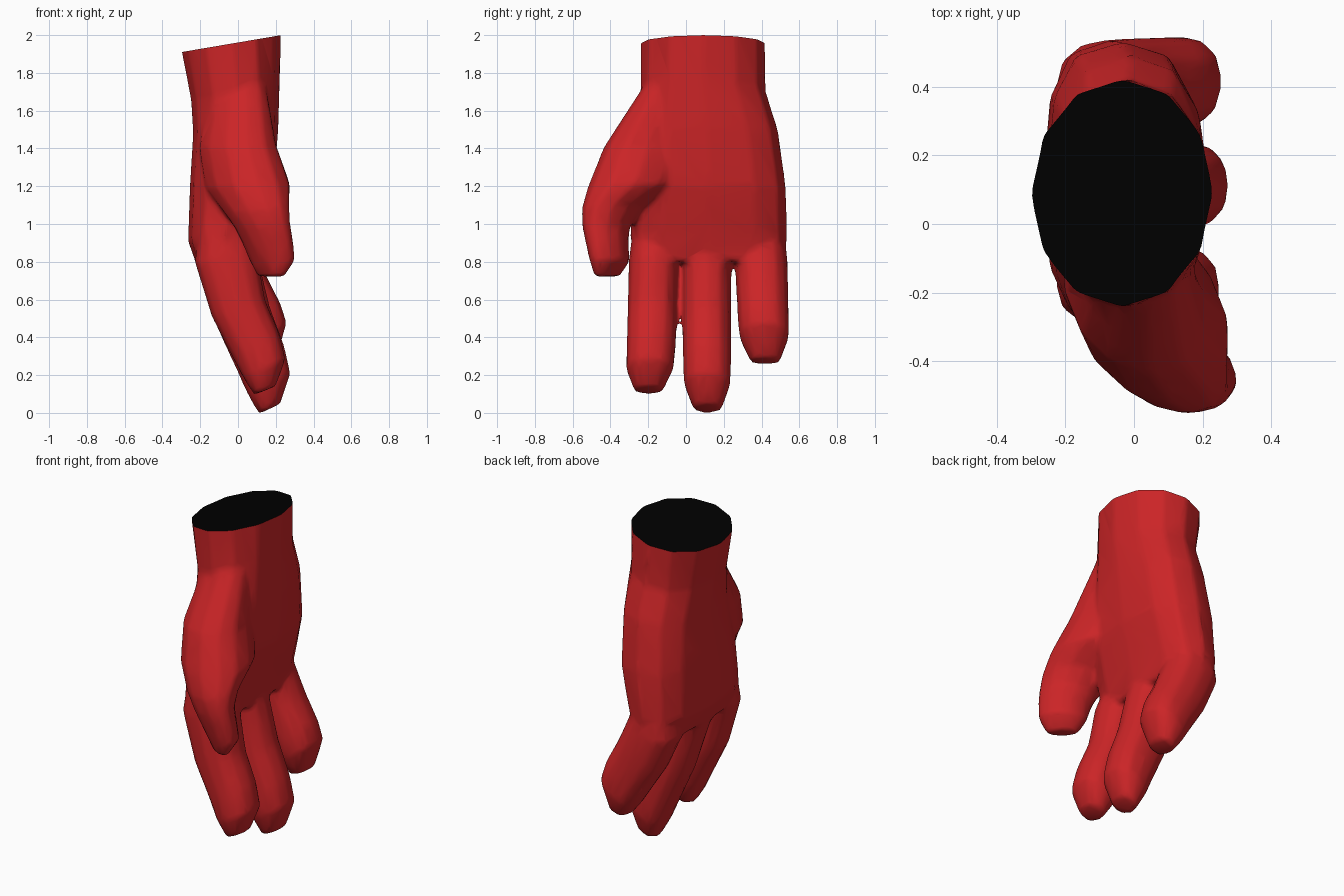
import bpy, bmesh
from math import cos, sin, tau, radians
from mathutils import Vector

if "Cube" in bpy.data.objects:
    bpy.data.objects.remove(bpy.data.objects["Cube"])

SIDES = 12


def material(name, colour):
    m = bpy.data.materials.new(name)
    m.diffuse_color = colour
    m.use_nodes = True
    m.node_tree.nodes["Principled BSDF"].inputs["Base Color"].default_value = m.diffuse_color
    return m


def power(v, n):
    return (1 if v >= 0 else -1) * abs(v) ** (2 / n)


def loft(name, rings, skew=0):
    """Rings: back x, back z, palm-side x, palm-side z, y min, y max, squareness."""
    bm = bmesh.new()
    loops = []
    for xa, za, xb, zb, y0, y1, n in rings:
        loop = []
        for i in range(SIDES):
            a = tau * i / SIDES
            u, v = power(cos(a), n), power(sin(a), n)
            loop.append(bm.verts.new(((xa + xb) / 2 + u * (xb - xa) / 2 - v * skew,
                                      (y0 + y1) / 2 + v * (y1 - y0) / 2,
                                      (za + zb) / 2 + u * (zb - za) / 2)))
        loops.append(loop)
    for a, b in zip(loops, loops[1:]):
        for i in range(SIDES):
            j = (i + 1) % SIDES
            bm.faces.new((a[i], a[j], b[j], b[i]))
    bm.faces.new(loops[0])
    bm.faces.new(loops[-1])
    bmesh.ops.recalc_face_normals(bm, faces=bm.faces)
    me = bpy.data.meshes.new(name)
    bm.to_mesh(me)
    bm.free()
    ob = bpy.data.objects.new(name, me)
    bpy.context.collection.objects.link(ob)
    return ob


def finger(name, k, dx, lift, root, tip):
    """Curled finger; k scales its length, root and tip are y ranges."""
    profile = [(-.20, .99, .04, .99, .85), (-.23, .80, .105, .83, 1),
               (-.115, .46, .17, .56, 1), (.0, .21, .245, .36, 1),
               (.05, .10, .278, .21, .98), (.11, -.005, .225, .048, .6)]
    rings = []
    for i, (xa, za, xb, zb, w) in enumerate(profile):
        t = i / (len(profile) - 1)
        y0 = root[0] + (tip[0] - root[0]) * t
        y1 = root[1] + (tip[1] - root[1]) * t
        c, h = (y0 + y1) / 2, (y1 - y0) / 2 * w
        s = 0 if i < 2 else dx
        za, zb = [z if i < 2 else .9 - (.9 - z) * k for z in (za, zb)]
        if 1 < i < 5:
            zb += lift
        rings.append((xa + s, za, xb + s, zb, c - h, c + h, 2.3))
    return loft(name, rings)


# Palm and wrist, running a little past the cut
hand = loft("hand", [
    (-.32, 2.02, .232, 2.11, -.24, .42, 2.0),
    (-.25, 1.66, .222, 1.75, -.242, .422, 2.1),
    (-.238, 1.48, .215, 1.52, -.26, .488, 2.4),
    (-.255, 1.2, .19, 1.2, -.285, .53, 2.7),
    (-.265, .91, .13, .97, -.296, .536, 2.7),
    (-.222, .79, .085, .80, -.285, .525, 2.6)])

# Thumb and its base
thumb = loft("thumb", [
    (-.15, 1.74, .14, 1.74, -.22, .06, 2),
    (-.205, 1.40, .20, 1.42, -.435, .05, 2.1),
    (-.17, 1.19, .275, 1.21, -.52, -.02, 2.1),
    (-.07, 1.06, .268, 1.10, -.553, -.22, 2.1),
    (-.005, .97, .268, 1.00, -.55, -.295, 2.2),
    (.03, .90, .28, .93, -.535, -.303, 2.2),
    (.08, .79, .29, .81, -.51, -.298, 2.2),
    (.12, .722, .23, .722, -.485, -.35, 2)], skew=.05)

# Three fingers
fingers = [
    finger("first_finger", .89, -.025, 0, (-.298, -.03), (-.327, -.07)),
    finger("middle_finger", 1.0, 0, 0, (-.025, .238), (-.012, .24)),
    finger("last_finger", .715, -.02, .07, (.25, .535), (.288, .552))]

# Join all parts, blend the seams, then thin the mesh
bpy.context.view_layer.objects.active = hand


def apply(kind, **settings):
    mod = hand.modifiers.new("step", kind)
    for key, value in settings.items():
        setattr(mod, key, value)
    bpy.ops.object.modifier_apply(modifier=mod.name)


for part in [thumb] + fingers:
    apply('BOOLEAN', operation='UNION', solver='EXACT', object=part)
    bpy.data.objects.remove(part)
apply('REMESH', mode='VOXEL', voxel_size=.014)
apply('SMOOTH', factor=.5, iterations=10)
apply('DECIMATE', ratio=.07)

# Slice the wrist off flat and close it
bm = bmesh.new()
bm.from_mesh(hand.data)
normal = Vector((-.09, 0, .53)).normalized()
cut = bmesh.ops.bisect_plane(bm, geom=bm.verts[:] + bm.edges[:] + bm.faces[:],
                             plane_co=(-.30, 0, 1.91), plane_no=normal, clear_outer=True)
rim = [e for e in cut["geom_cut"] if isinstance(e, bmesh.types.BMEdge)]
cap = bmesh.ops.contextual_create(bm, geom=rim)["faces"]
for f in bm.faces:
    f.material_index = 0
for f in cap:
    f.material_index = 1
bmesh.ops.recalc_face_normals(bm, faces=bm.faces)
hand.data.materials.clear()
hand.data.materials.append(material("red", (.6, .018, .02, 1)))
hand.data.materials.append(material("black", (0, 0, 0, 1)))
bm.to_mesh(hand.data)
bm.free()

bpy.ops.object.select_all(action='DESELECT')
hand.select_set(True)
bpy.ops.object.shade_smooth_by_angle(angle=radians(60))
